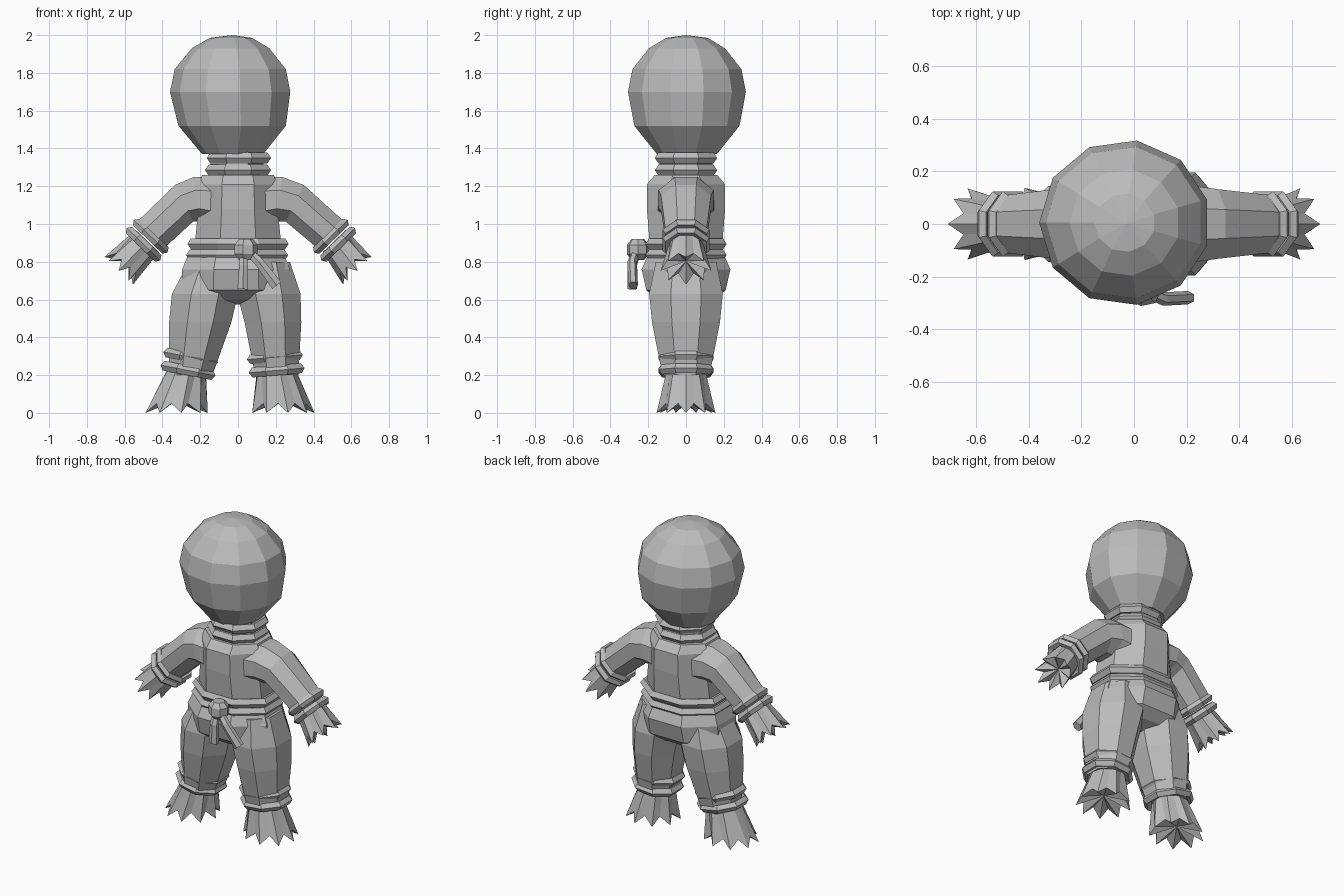
import bpy, bmesh, math
from mathutils import Vector

if "Cube" in bpy.data.objects:
    bpy.data.objects.remove(bpy.data.objects["Cube"])

cloth = bpy.data.materials.new("plain grey")
cloth.diffuse_color = (0.5, 0.5, 0.5, 1)
cloth.use_nodes = True
cloth.node_tree.nodes["Principled BSDF"].inputs["Base Color"].default_value = cloth.diffuse_color


def ring(x, z, a, ru, ry, n=8, y=0.0, half=True, off=0.0):
    """Loop of n points around an axis at angle a (degrees) in the xz plane."""
    a = math.radians(a)
    axis = Vector((math.cos(a), 0, math.sin(a)))
    u, v = Vector((-math.sin(a), 0, math.cos(a))), Vector((0, 1, 0))
    k = 1 / math.cos(math.pi / n) if half else 1
    pts = []
    for i in range(n):
        t = 2 * math.pi * (i + (0.5 if half else 0)) / n
        pts.append(Vector((x, y, z)) + axis * off + u * ru * k * math.cos(t) + v * ry * k * math.sin(t))
    return pts


def loft(name, rings, closed=False, tip=None):
    """Skin a list of loops; cap the ends, or end in a fan around tip."""
    bm = bmesh.new()
    rows = [[bm.verts.new(p) for p in r] for r in rings]
    n = len(rows[0])
    pairs = list(zip(rows, rows[1:])) + ([(rows[-1], rows[0])] if closed else [])
    for r, q in pairs:
        for i in range(n):
            j = (i + 1) % n
            bm.faces.new((r[i], r[j], q[j], q[i]))
    if not closed:
        bm.faces.new(rows[0])
        if tip is None:
            bm.faces.new(rows[-1])
        else:
            c = bm.verts.new(tip)
            for i in range(n):
                bm.faces.new((rows[-1][i], rows[-1][(i + 1) % n], c))
    bmesh.ops.recalc_face_normals(bm, faces=bm.faces)
    me = bpy.data.meshes.new(name)
    bm.to_mesh(me)
    bm.free()
    me.materials.append(cloth)
    ob = bpy.data.objects.new(name, me)
    bpy.context.collection.objects.link(ob)
    return ob


def rope(name, x, z, a, ru, ry, w=0.05, n=8):
    """Rope loop with a five-sided cross-section."""
    prof = []
    for i in range(5):
        t = 2 * math.pi * i / 5
        d, h = w * 0.5 * (math.cos(t) - 1), w * 0.55 * math.sin(t)
        prof.append(ring(x, z, a, ru + d, ry + d, n, off=h))
    loft(name, prof, closed=True)


def straw(name, x0, z0, r0, x1, z1, a, ru, ry, cut, k=9):
    """Flared straw bunch ending in k points with a sunken middle."""
    n = 2 * k
    top = ring(x0, z0, a, r0, r0, n, half=False)
    tips = ring(x1, z1, a, ru, ry, n, half=False)
    mids = ring(x1, z1, a, ru * 0.78, ry * 0.78, n, half=False, off=-cut)
    end = [tips[i] if i % 2 == 0 else mids[i] for i in range(n)]
    ra = math.radians(a)
    c = Vector((x1, 0, z1)) - Vector((math.cos(ra), 0, math.sin(ra))) * cut * 1.3
    loft(name, [top, end], tip=c)


# Head
head = [(1.37, .165), (1.52, .29), (1.70, .325), (1.82, .30), (1.93, .21), (1.985, .115)]
loft("head", [ring(-.035 + .01 * (z < 1.6), z, 90, r, r * .97, 11, y=.005, half=False)
              for z, r in head], tip=Vector((-.03, 0, 2.0)))

# Neck with two rope loops
loft("neck", [ring(0, 1.22, 90, .14, .14, 8), ring(-.01, 1.42, 90, .14, .14, 8)])
rope("neck_rope_lower", 0, 1.285, 90, .175, .165, .055)
rope("neck_rope_upper", .005, 1.35, 90, .17, .165, .055)

# Torso
body = [(.80, .235, .18), (.93, .225, .195), (1.08, .21, .207), (1.21, .205, .207), (1.26, .19, .165)]
loft("torso", [ring(0, z, 90, rx, ry) for z, rx, ry in body])

# Belt ropes, knot and hanging ends
rope("belt_upper", 0, .895, 90, .268, .215, .055)
rope("belt_lower", -.005, .835, 90, .27, .215, .055)
loft("belt_knot", [ring(.04, z, 90, r, r * .9, 7, y=-.255)
                   for z, r in ((.81, .035), (.84, .058), (.89, .058), (.92, .035))])
loft("belt_end_short", [ring(.03, .84, -90, .02, .02, 6, y=-.265),
                        ring(.03, .78, -92, .024, .022, 6, y=-.285),
                        ring(.025, .655, -92, .028, .022, 6, y=-.285)])
loft("belt_end_long", [ring(.06, .85, -40, .02, .02, 6, y=-.265),
                       ring(.11, .80, -48, .024, .022, 6, y=-.285),
                       ring(.205, .675, -52, .03, .022, 6, y=-.28)])

# Seat of the trousers
seat = [(.86, .245, .19), (.76, .285, .235), (.65, .29, .21), (.60, .14, .15), (.575, .04, .07)]
loft("trouser_seat", [ring(-.01, z, 90, rx, ry, 8) for z, rx, ry in seat])

# Legs, ankle ropes and straw feet
legs = {
    "left": ([(-.14, .80, .12, .16), (-.175, .63, .175, .195), (-.20, .48, .165, .18), (-.25, .20, .115, .125)],
             [(-.25, .295), (-.265, .225)], 79, (-.275, .22, -.33)),
    "right": ([(.15, .80, .125, .16), (.163, .63, .168, .195), (.185, .48, .15, .18), (.205, .20, .115, .125)],
              [(.195, .295), (.205, .225)], 95, (.205, .22, .235)),
}
for side, (rows, ropes, a, foot) in legs.items():
    loft(side + "_leg", [ring(x, z, 90, rx, ry) for x, z, rx, ry in rows])
    for i, (x, z) in enumerate(ropes):
        rope(f"{side}_ankle_rope_{i + 1}", x, z, a, .148, .145, .05)
    straw(side + "_foot", foot[0], foot[1], .105, foot[2], 0, -90, .17, .158, .05)

# Arms, wrist ropes and straw hands, mirrored with a slight shift
for side, s, dx in (("right", 1, 0), ("left", -1, -.03)):
    def ang(a):
        return a if s > 0 else 180 - a
    rows = [(.12, 1.12, 0, .13, .15), (.215, 1.13, -10, .12, .145),
            (.30 + dx / 2, 1.11, -26, .108, .132), (.50 + dx, .935, -46, .10, .108)]
    loft(side + "_arm", [ring(s * x, z, ang(a), ru, ry) for x, z, a, ru, ry in rows])
    for i, (x, z) in enumerate(((.492, .935), (.53, .893))):
        rope(f"{side}_wrist_rope_{i + 1}", s * (x + dx), z, ang(-46), .124, .124, .045)
    straw(side + "_hand", s * (.51 + dx), .91, .085, s * .632, .752, ang(-46), .105, .135, .055, k=8)
